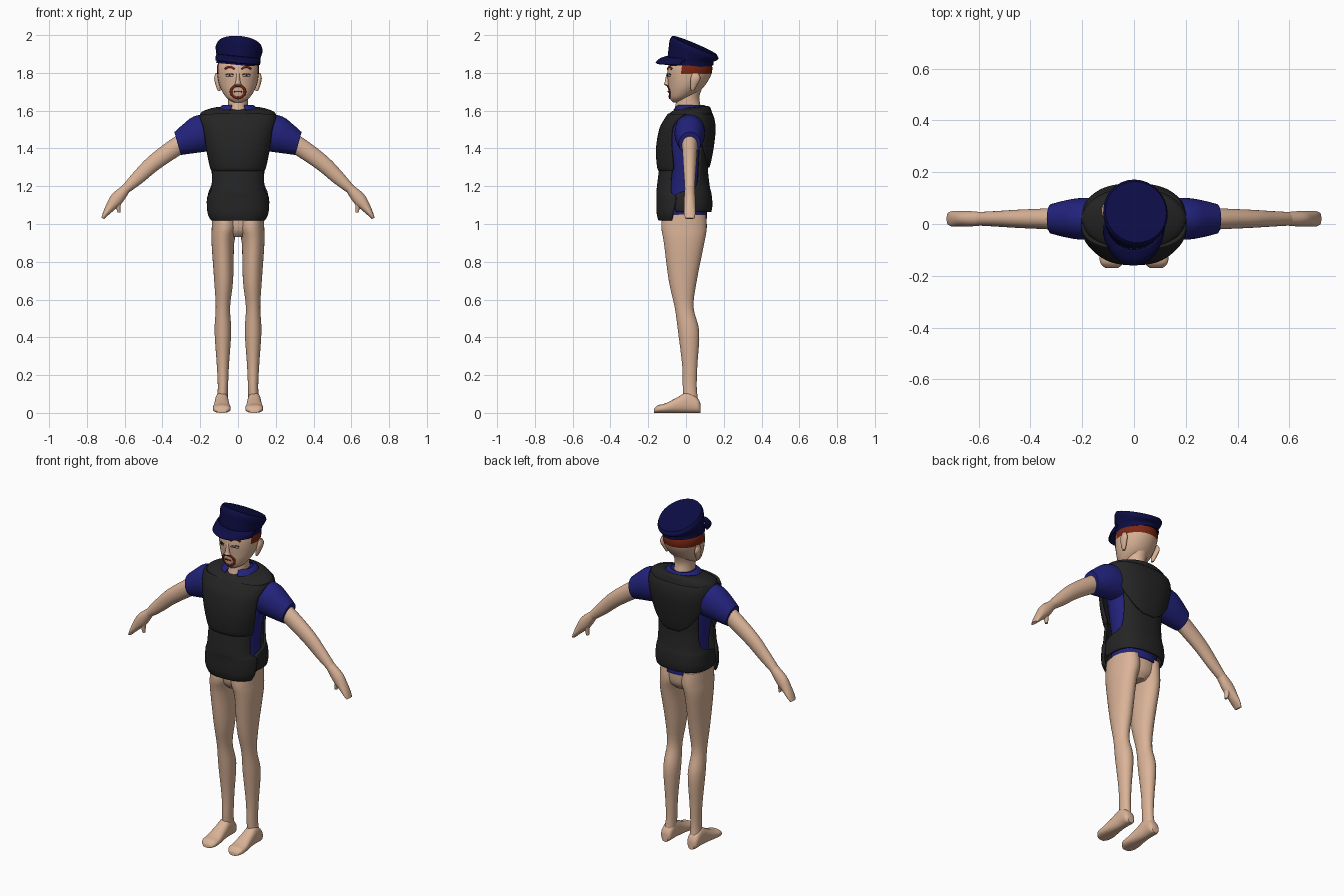
import bpy, bmesh
from math import sin, cos, pi, copysign
from mathutils import Matrix, Vector
from mathutils.bvhtree import BVHTree

cube = bpy.data.objects.get("Cube")
if cube:
    bpy.data.objects.remove(cube)


def material(name, red, green, blue):
    result = bpy.data.materials.new(name)
    result.use_nodes = True
    result.diffuse_color = (red, green, blue, 1)
    shader = result.node_tree.nodes["Principled BSDF"]
    shader.inputs["Base Color"].default_value = result.diffuse_color
    return result


skin = material("skin", .7, .45, .31)
shirt = material("shirt blue", .016, .016, .2)
navy = material("hat navy", .004, .004, .06)
black = material("vest black", .018, .018, .018)
rust = material("hair rust", .2, .02, .006)
white = material("eye white", .7, .66, .6)
dark = material("pupil dark", .02, .015, .015)
built = []


def finish(name, bm, mat, thickness=0):
    bmesh.ops.recalc_face_normals(bm, faces=bm.faces)
    mesh = bpy.data.meshes.new(name)
    bm.to_mesh(mesh)
    bm.free()
    mesh.materials.append(mat)
    ob = bpy.data.objects.new(name, mesh)
    bpy.context.scene.collection.objects.link(ob)
    if thickness:
        solid = ob.modifiers.new("thickness", "SOLIDIFY")
        solid.thickness = thickness
        solid.offset = 0
    built.append(ob)
    return ob


def smooth_rows(rows, steps=4):
    """Catmull-Rom interpolation between neighbouring rows."""
    result = []
    last = len(rows) - 1
    for i in range(last):
        before, start, end, after = (rows[min(max(j, 0), last)] for j in range(i - 1, i + 3))
        for step in range(steps):
            t = step / steps
            result.append([
                q + t * (r - p) / 2 + t * t * (2 * p - 5 * q + 4 * r - s) / 2
                + t ** 3 * (3 * q - p - 3 * r + s) / 2
                for p, q, r, s in zip(before, start, end, after)])
    return result + [rows[-1]]


def ring(centre, across, along, power=2, half=pi, count=32):
    """Superellipse section, or an open arc reaching half to each side of along."""
    def bend(value):
        return copysign(abs(value) ** (2 / power), value)
    gaps = count if half == pi else count - 1
    angles = [half * (2 * i / gaps - 1) for i in range(count)]
    return [Vector(centre) + Vector(across) * bend(sin(a)) + Vector(along) * bend(cos(a))
            for a in angles]


def loft(name, mat, section, rows, closed=True, capped=True, thickness=0):
    bm = bmesh.new()
    rings = [[bm.verts.new(point) for point in section(*row)] for row in smooth_rows(rows)]
    for low, high in zip(rings, rings[1:]):
        for i in range(len(low) if closed else len(low) - 1):
            bm.faces.new((low[i - 1], low[i], high[i], high[i - 1]) if closed
                         else (low[i], low[i + 1], high[i + 1], high[i]))
    if closed and capped:
        bm.faces.new(rings[0])
        bm.faces.new(rings[-1])
    return finish(name, bm, mat, thickness)


def body(z, y, width, depth):
    return ring((0, y, z), (width, 0, 0), (0, depth, 0))


def tilted(z, y, width, depth, tilt):
    return ring((0, y, z), (width, 0, 0), (0, depth * cos(tilt), depth * sin(tilt)))


def front_panel(z, width, depth, half):
    return ring((0, 0, z), (width, 0, 0), (0, -depth, 0), 2.5, half)


def back_panel(z, width, depth, half):
    return ring((0, 0, z), (width, 0, 0), (0, depth, 0), 2.5, half)


# Legs, feet, arms, sleeves and ears
for side, word in ((1, "left"), (-1, "right")):
    def leg(z, x, y, width, depth):
        return ring((side * x, y, z), (width, 0, 0), (0, depth, 0))

    def foot(y, width, height):
        return ring((side * .086, y, height / 2), (width, 0, 0), (0, 0, height / 2), 2.4)

    def limb(x, z, radius, depth, lean):
        return ring((side * x, .02, z), (0, depth, 0),
                    (side * radius * cos(lean), 0, radius * sin(lean)))

    loft(word + "_leg", skin, leg, [
        (1.05, .07, -.01, .067, .115), (.98, .07, -.01, .069, .12),
        (.9, .08, -.01, .06, .107), (.7, .076, -.017, .05, .074),
        (.56, .08, -.01, .038, .05), (.43, .08, .014, .044, .056),
        (.25, .08, .02, .032, .04), (.13, .08, .02, .027, .037),
        (.05, .084, .027, .03, .04)])
    loft(word + "_foot", skin, foot, [
        (.076, .02, .05), (.06, .033, .08), (.01, .035, .11), (-.05, .04, .08),
        (-.11, .047, .05), (-.15, .044, .04), (-.17, .025, .02)])
    loft(word + "_sleeve", shirt, limb, [
        (.13, 1.49, .1, .08, 1.4), (.21, 1.475, .097, .08, 1.3),
        (.27, 1.45, .08, .07, 1.3), (.32, 1.426, .063, .057, 1.3)])
    loft(word + "_arm", skin, limb, [
        (.26, 1.45, .05, .045, 1.2), (.34, 1.4, .048, .04, 1),
        (.45, 1.32, .043, .035, .9), (.53, 1.245, .036, .03, .8),
        (.6, 1.18, .024, .026, .8)])
    loft(word + "_hand", skin, limb, [
        (.59, 1.19, .024, .026, .8), (.64, 1.135, .035, .03, .7),
        (.675, 1.09, .026, .03, .6), (.7, 1.055, .016, .03, .5),
        (.716, 1.03, .008, .024, .4)])
    loft(word + "_thumb", skin, limb, [
        (.63, 1.14, .018, .018, .5), (.635, 1.1, .014, .016, 0), (.63, 1.06, .007, .01, 0)])
    loft(word + "_ear", skin, leg, [
        (1.705, .1, .035, .006, .008), (1.73, .105, .04, .012, .017),
        (1.77, .113, .05, .013, .026), (1.8, .112, .05, .006, .014)])

loft("pelvis", skin, body, [
    (.93, 0, .05, .07), (.97, 0, .12, .1), (1.05, 0, .135, .107)])

# Shirt body and collar
loft("shirt_body", shirt, body, [
    (1.03, 0, .137, .112), (1.2, 0, .13, .105), (1.4, 0, .163, .11),
    (1.55, .02, .18, .095), (1.6, .03, .13, .08), (1.625, .02, .075, .06)])
loft("collar", shirt,
     lambda z, size: ring((0, .025, z), (size, 0, 0), (0, size * .9, 0), half=2.75),
     [(1.628, .07), (1.624, .085), (1.603, .107)], closed=False, thickness=.006)

# Vest: lower panels, then upper plates and shoulders over them
loft("vest_lower_front", black, front_panel, [
    (1.02, .15, .14, 1.1), (1.06, .165, .15, 1.2), (1.14, .163, .15, 1.3),
    (1.18, .15, .15, 1.1), (1.32, .143, .133, 1.1)], closed=False, thickness=.012)
loft("vest_lower_back", black, back_panel, [
    (1.065, .15, .128, 1.9), (1.1, .156, .134, 2), (1.155, .153, .13, 1.9),
    (1.2, .145, .12, 1.2), (1.3, .145, .11, 1), (1.42, .155, .12, 1)],
    closed=False, thickness=.012)
loft("vest_upper_front", black, front_panel, [
    (1.285, .142, .134, 1.1), (1.3, .15, .146, 1.2), (1.4, .175, .152, 1.15),
    (1.5, .194, .135, 1.1), (1.55, .2, .11, 1.25), (1.58, .195, .09, 1.57)],
    closed=False, thickness=.014)
loft("vest_upper_back", black, back_panel, [
    (1.3, .14, .117, .2), (1.34, .15, .128, .6), (1.42, .175, .142, 1),
    (1.5, .194, .15, 1.1), (1.55, .2, .145, 1.25), (1.58, .195, .135, 1.57)],
    closed=False, thickness=.014)
loft("vest_shoulders", black, tilted, [
    (1.57, .02, .2, .118, 0), (1.59, .02, .187, .11, .1),
    (1.607, .03, .14, .093, .1), (1.612, .03, .1, .08, .1)], capped=False, thickness=.01)

# Neck and head, with hair coloured on the upper back
loft("neck", skin, body, [
    (1.56, 0, .075, .075), (1.61, .01, .056, .07), (1.67, .01, .053, .06),
    (1.73, .02, .06, .07)])
head = loft("head", skin, body, [
    (1.643, -.05, .02, .018), (1.665, -.035, .057, .05), (1.7, -.012, .083, .08),
    (1.74, .005, .1, .1), (1.795, .018, .11, .117), (1.84, .023, .11, .115),
    (1.88, .025, .09, .095)])
head.data.materials.append(rust)
for face in head.data.polygons:
    face.material_index = int(face.center.z > 1.79 and face.center.y > -.025)
loft("nose", skin, body, [
    (1.728, -.09, .012, .006), (1.738, -.1, .019, .016), (1.75, -.098, .013, .015),
    (1.79, -.096, .008, .008), (1.815, -.09, .008, .003)])

# Painted face details follow the surface of the head
surface = BVHTree.FromPolygons([vert.co for vert in head.data.vertices],
                               [face.vertices[:] for face in head.data.polygons])


def on_face(x, z, lift):
    hit = surface.ray_cast(Vector((x, -1, z)), Vector((0, 1, 0)))[0]
    return Vector((x, hit.y - lift, z))


def ribbon(name, mat, points, width, lift=.004):
    bm = bmesh.new()
    previous = None
    for i, (x, z) in enumerate(points):
        start, end = points[max(i - 1, 0)], points[min(i + 1, len(points) - 1)]
        step = (Vector(end) - Vector(start)).normalized() * width / 2
        pair = [bm.verts.new(on_face(x - sign * step.y, z + sign * step.x, lift))
                for sign in (1, -1)]
        if previous:
            bm.faces.new((*previous, *reversed(pair)))
        previous = pair
    finish(name, bm, mat, .003)


def arch(x, z, half_length, rise):
    """Short row of points, lifted in the middle."""
    return [(x + half_length * t / 3, z + rise * (1 - t * t / 9)) for t in range(-3, 4)]


turns = [2 * pi * i / 32 for i in range(33)]
ribbon("goatee", rust, [(.037 * sin(t), 1.7 + .033 * cos(t)) for t in turns], .013)
ribbon("mouth", rust, arch(0, 1.7, .02, .002), .006)
for x, word in ((.044, "left"), (-.044, "right")):
    ribbon(word + "_eyebrow", rust, arch(x, 1.82, .025, .012), .009)
    ribbon(word + "_eye", white, arch(x, 1.787, .018, .001), .012)
    ribbon(word + "_eyelid", dark, arch(x, 1.79, .02, .006), .004, lift=.005)
    ribbon(word + "_pupil", dark, arch(x, 1.788, .005, 0), .01, lift=.006)

# Peaked cap, leaning slightly to one side
crown = loft("hat_crown", navy, tilted, [
    (1.842, .025, .113, .12, 0), (1.872, .025, .114, .122, -.1),
    (1.9, .036, .12, .132, -.25), (1.927, .043, .125, .138, -.37),
    (1.946, .046, .118, .128, -.4)])
visor = loft("hat_visor", navy,
             lambda z, y, depth: ring((0, y, z), (.116, 0, 0), (0, -depth, 0), half=1.4),
             [(1.884, .02, .118), (1.872, .005, .14), (1.853, -.005, .152)],
             closed=False, thickness=.01)
pivot = Matrix.Translation((0, .03, 1.87))
lean = pivot @ Matrix.Rotation(.1, 4, "Y") @ pivot.inverted()
for part in (crown, visor):
    part.data.transform(lean)

# Smooth shading with sharp rims kept
bpy.ops.object.select_all(action="DESELECT")
for part in built:
    part.select_set(True)
bpy.context.view_layer.objects.active = head
bpy.ops.object.shade_smooth_by_angle(angle=.7)
